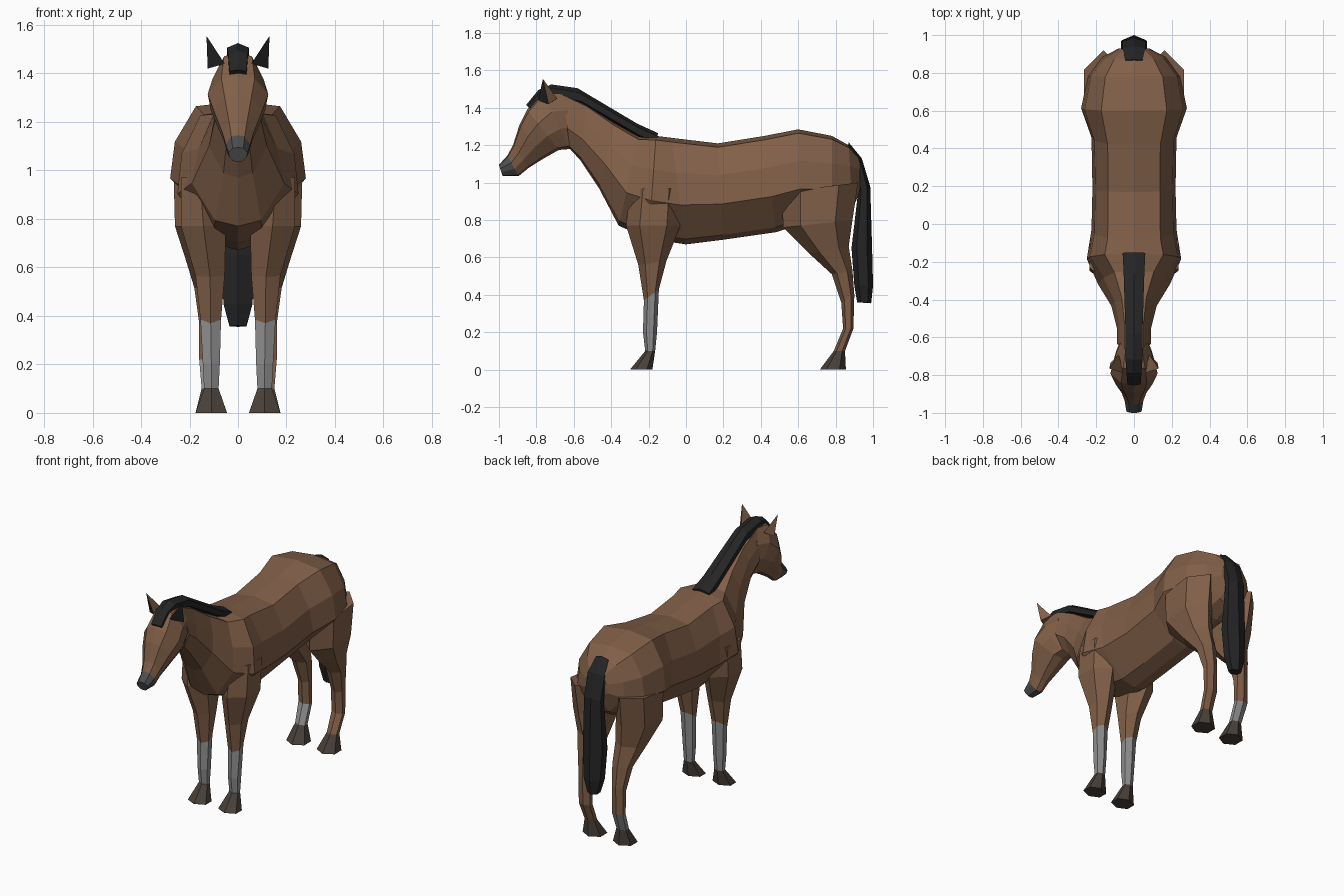
import bpy, bmesh


def material(name, r, g, b):
    m = bpy.data.materials.new(name)
    m.diffuse_color = (r, g, b, 1)
    return m


COAT = material("coat", 0.22, 0.115, 0.065)
HAIR = material("hair", 0.018, 0.018, 0.018)
SOCK = material("sock", 0.27, 0.27, 0.27)
HOOF = material("hoof", 0.065, 0.05, 0.04)
NOSE = material("nose", 0.075, 0.075, 0.075)

# Half cross-sections: (fraction from first point to second, fraction of half width)
BARREL = [(0, 0), (.04, .62), (.33, .93), (.63, 1), (.95, .4), (1, 0)]
NECK = [(0, 0), (.04, .55), (.33, .85), (.63, 1), (.95, .5), (1, 0)]
FACE = [(0, 0), (.05, .55), (.35, 1), (.65, .9), (.95, .45), (1, 0)]
HEX = [(0, 0), (.25, 1), (.75, 1), (1, 0)]


def loft(name, rings, profile, mat, side=1):
    """Skin rings given as (y, z, y, z, x0, x1): two end points and a width span."""
    bm = bmesh.new()
    loops = []
    for ring in rings:
        ya, za, yb, zb, x0, x1 = ring[:6]
        prof = ring[6] if len(ring) > 6 else profile
        cx, hw = (x0 + x1) / 2, (x1 - x0) / 2
        outline = prof + [(t, -w) for t, w in reversed(prof[1:-1])]
        loops.append([bm.verts.new((side * (cx + w * hw), ya + (yb - ya) * t,
                                    za + (zb - za) * t)) for t, w in outline])
    n = len(loops[0])
    for a, b in zip(loops, loops[1:]):
        for i in range(n):
            j = (i + 1) % n
            bm.faces.new((a[i], a[j], b[j], b[i]))
    bm.faces.new(loops[0])
    bm.faces.new(loops[-1])
    return finish(bm, name, [mat])


def finish(bm, name, mats):
    bmesh.ops.recalc_face_normals(bm, faces=bm.faces)
    mesh = bpy.data.meshes.new(name)
    bm.to_mesh(mesh)
    bm.free()
    for m in mats:
        mesh.materials.append(m)
    ob = bpy.data.objects.new(name, mesh)
    bpy.context.collection.objects.link(ob)
    return ob


def centred(rows):
    return [(ya, za, yb, zb, -w, w, *rest) for ya, za, yb, zb, w, *rest in rows]


# Torso and neck, from rump to poll
loft("torso_and_neck", centred([
    (.93, 1.13, .93, .95, .08),
    (.87, 1.20, .89, .86, .17),
    (.78, 1.25, .78, .80, .245),
    (.60, 1.285, .62, .78, .28),
    (.42, 1.25, .48, .735, .225),
    (.17, 1.21, .20, .695, .22),
    (-.08, 1.24, .00, .67, .225),
    (-.16, 1.25, -.20, .70, .25),
    (-.25, 1.25, -.36, .77, .19, NECK),
    (-.38, 1.32, -.465, .97, .12, NECK),
    (-.53, 1.42, -.565, 1.12, .09, NECK),
    (-.66, 1.48, -.62, 1.18, .09, NECK),
]), BARREL, COAT)

# Head, then muzzle
HEAD = centred([
    (-.66, 1.49, -.58, 1.20, .075),
    (-.77, 1.485, -.62, 1.18, .105),
    (-.85, 1.39, -.68, 1.175, .125),
    (-.89, 1.31, -.76, 1.13, .10),
    (-.925, 1.20, -.84, 1.08, .065),
    (-.955, 1.145, -.895, 1.035, .05),
    (-1.0, 1.095, -.98, 1.035, .04),
])
loft("head", HEAD[:6], FACE, COAT)
loft("muzzle", HEAD[5:], FACE, NOSE)

# Mane with forelock
loft("mane", centred([
    (-.15, 1.265, -.16, 1.20, .06),
    (-.26, 1.315, -.24, 1.23, .055),
    (-.58, 1.505, -.55, 1.41, .045),
    (-.72, 1.525, -.70, 1.45, .045),
    (-.79, 1.495, -.77, 1.43, .04),
    (-.855, 1.415, -.83, 1.39, .035),
]), HEX, HAIR)

# Tail
loft("tail", centred([
    (.86, 1.17, .87, 1.215, .045),
    (.90, 1.10, .94, 1.13, .06),
    (.92, .95, .985, .98, .06),
    (.885, .65, .995, .65, .07),
    (.90, .45, 1.0, .45, .06),
    (.915, .36, .99, .355, .035),
]), HEX, HAIR)

FRONT = [
    (-.30, .97, -.02, .97, .08, .235),
    (-.32, .77, -.03, .77, .05, .235),
    (-.255, .56, -.105, .58, .055, .175),
    (-.225, .37, -.145, .43, .07, .155),
    (-.23, .20, -.155, .20, .075, .145),
    (-.218, .10, -.165, .10, .08, .14),
    (-.30, .0, -.18, .0, .045, .175),
]
HIND = [
    (.51, .95, .92, 1.0, .06, .265),
    (.52, .76, .89, .80, .05, .26),
    (.66, .62, .87, .66, .06, .215),
    (.78, .51, .89, .53, .07, .18),
    (.83, .36, .90, .40, .08, .16),
    (.84, .22, .895, .22, .08, .16),
    (.79, .10, .85, .10, .08, .15),
    (.715, .0, .855, .0, .045, .175),
]

for side, label in ((1, "right"), (-1, "left")):
    # Front leg with sock and hoof
    loft(label + "_front_leg", FRONT[:4], HEX, COAT, side)
    loft(label + "_front_sock", FRONT[3:6], HEX, SOCK, side)
    loft(label + "_front_hoof", FRONT[5:], HEX, HOOF, side)
    # Hind leg; only the left one has a sock
    loft(label + "_hind_leg", HIND[:6], HEX, COAT, side)
    loft(label + "_hind_pastern", HIND[5:7], HEX, COAT if side > 0 else SOCK, side)
    loft(label + "_hind_hoof", HIND[6:], HEX, HOOF, side)
    # Ear: a pyramid with a dark inner face
    bm = bmesh.new()
    tip, inner, outer, back = [bm.verts.new((side * x, y, z)) for x, y, z in (
        (.13, -.765, 1.555), (.055, -.79, 1.44), (.125, -.735, 1.42), (.08, -.69, 1.45))]
    bm.faces.new((tip, inner, outer)).material_index = 1
    for f in ((tip, outer, back), (tip, back, inner), (inner, back, outer)):
        bm.faces.new(f)
    finish(bm, label + "_ear", [COAT, HAIR])
